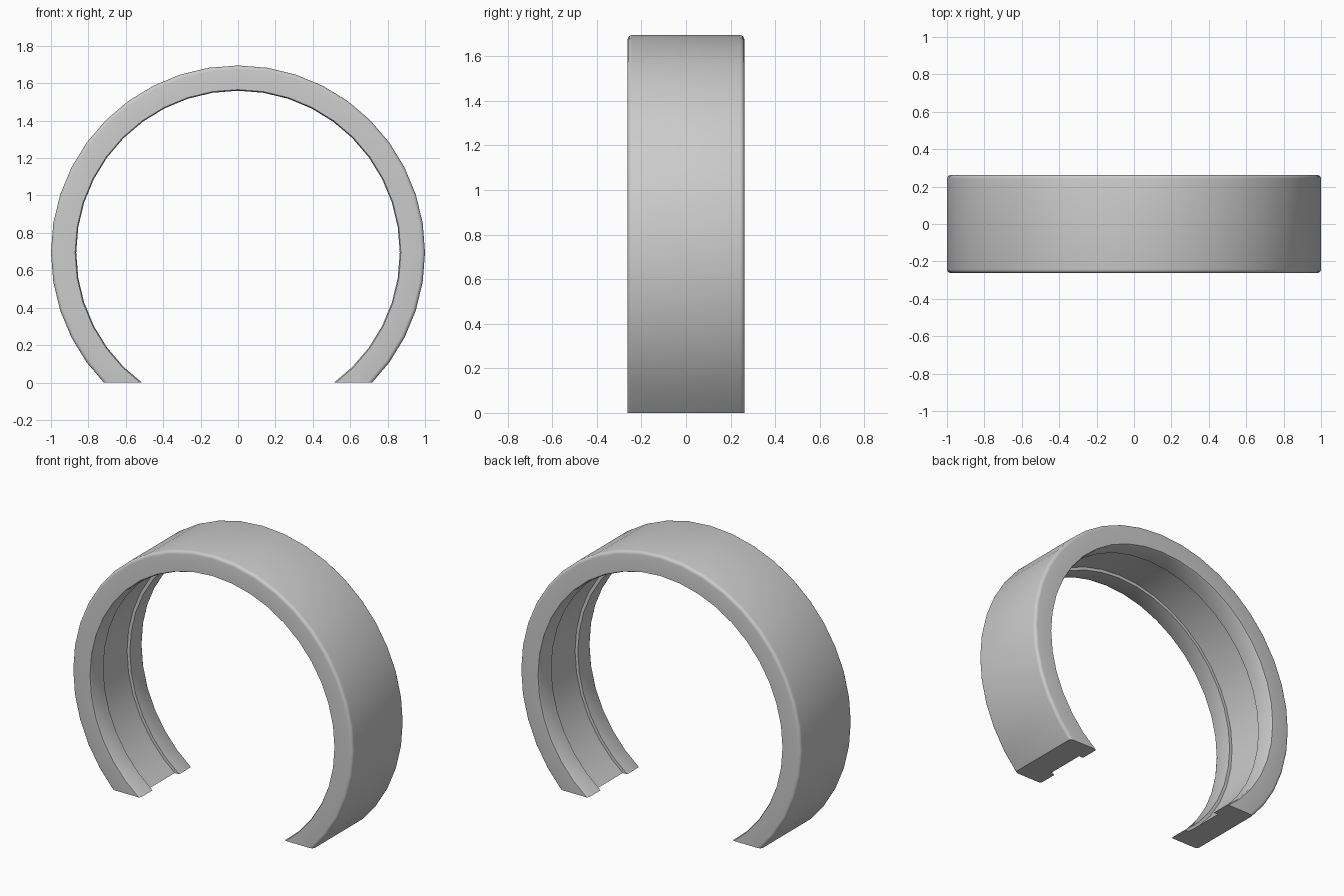
import bpy, bmesh, math

if "Cube" in bpy.data.objects:
    bpy.data.objects.remove(bpy.data.objects["Cube"])

R_OUT, R_IN, HALF_W = 1.0, 0.865, 0.262
CENTRE_Z = 0.695
STEP = math.radians(9)      # 40-sided ring
FILLET, CHAMFER = 0.02, 0.006
GROOVE_HALF, GROOVE_DEPTH = 0.135, 0.02

# Half cross-section (radius, y), from the outer rim to the inner groove
half = []
for i in range(5):
    a = math.radians(90 - 22.5 * (4 - i))
    half.append((R_OUT - FILLET + FILLET * math.cos(a),
                 HALF_W - FILLET + FILLET * math.sin(a)))
half += [(R_IN + CHAMFER, HALF_W),
         (R_IN, HALF_W - 2 * CHAMFER),
         (R_IN, GROOVE_HALF),
         (R_IN + GROOVE_DEPTH, GROOVE_HALF)]
profile = half + [(r, -y) for r, y in reversed(half)]

# Sweep the cross-section around the y axis, past the cut on both sides
bm = bmesh.new()
rings = []
for k in range(-17, 18):
    a = k * STEP
    rings.append([bm.verts.new((r * math.sin(a), y, CENTRE_Z + r * math.cos(a)))
                  for r, y in profile])
n = len(profile)
for r0, r1 in zip(rings, rings[1:]):
    for i in range(n):
        j = (i + 1) % n
        bm.faces.new((r0[i], r0[j], r1[j], r1[i]))

# Slice flat at the floor and cap the two feet
cut = bmesh.ops.bisect_plane(bm, geom=bm.verts[:] + bm.edges[:] + bm.faces[:],
                             plane_co=(0, 0, 0), plane_no=(0, 0, 1),
                             clear_inner=True)
edges = [e for e in cut["geom_cut"] if isinstance(e, bmesh.types.BMEdge)]
bmesh.ops.holes_fill(bm, edges=edges, sides=0)
bmesh.ops.recalc_face_normals(bm, faces=bm.faces[:])

mesh = bpy.data.meshes.new("open_ring")
bm.to_mesh(mesh)
bm.free()
ring = bpy.data.objects.new("open_ring", mesh)
bpy.context.collection.objects.link(ring)
bpy.context.view_layer.objects.active = ring
ring.select_set(True)
bpy.ops.object.shade_smooth_by_angle(angle=math.radians(30))
